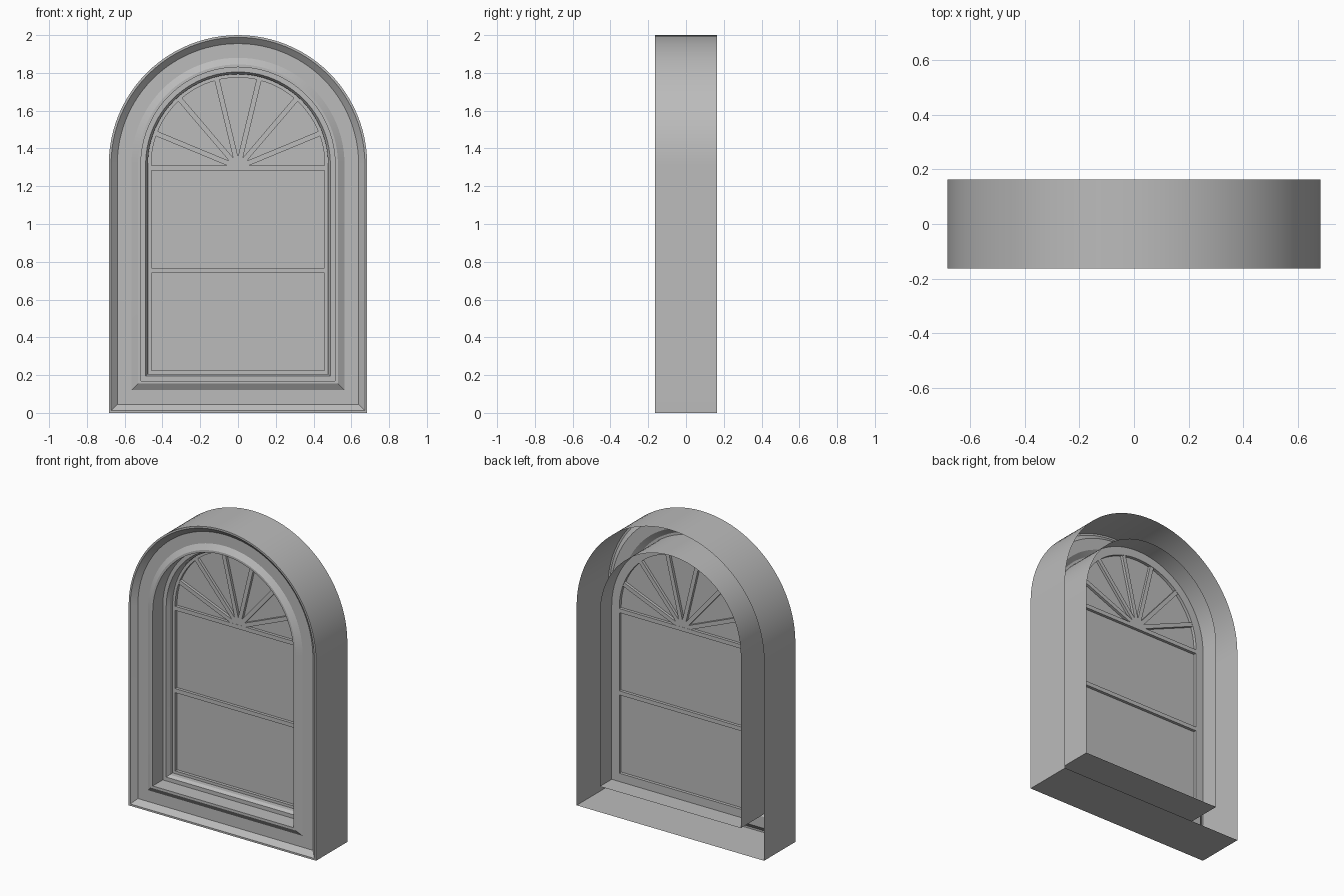
import bpy, bmesh, math
from mathutils import Matrix, Vector

cube = bpy.data.objects.get("Cube")
if cube:
    bpy.data.objects.remove(cube, do_unlink=True)

HALF = 0.684            # half width of the casing, also the arch radius
SPRING = 2 - HALF       # height where the arch starts
ARC_STEPS = 48

grey = bpy.data.materials.new("plain grey")
grey.use_nodes = True
grey.diffuse_color = (0.5, 0.5, 0.5, 1)
grey.node_tree.nodes["Principled BSDF"].inputs["Base Color"].default_value = (0.5, 0.5, 0.5, 1)


def finish(bm, name, smooth=False):
    mesh = bpy.data.meshes.new(name)
    bm.to_mesh(mesh)
    bm.free()
    mesh.materials.append(grey)
    obj = bpy.data.objects.new(name, mesh)
    bpy.context.collection.objects.link(obj)
    if smooth:
        bpy.ops.object.select_all(action="DESELECT")
        obj.select_set(True)
        bpy.context.view_layer.objects.active = obj
        bpy.ops.object.shade_smooth_by_angle(angle=math.radians(20))
    return obj


def arch_ring(bm, inset, y):
    """Arched outline, inset evenly from the outside of the casing."""
    r = HALF - inset
    pts = [(-r, inset), (r, inset)]
    for i in range(ARC_STEPS + 1):
        a = math.pi * i / ARC_STEPS
        pts.append((r * math.cos(a), SPRING + r * math.sin(a)))
    return [bm.verts.new((x, y, z)) for x, z in pts]


def arch_sweep(name, profile):
    """Sweep (inset, depth) points around the arch."""
    bm = bmesh.new()
    rings = [arch_ring(bm, d, y) for d, y in profile]
    for a, b in zip(rings, rings[1:]):
        for j in range(len(a)):
            k = (j + 1) % len(a)
            bm.faces.new((a[j], a[k], b[k], b[j]))
    return finish(bm, name, smooth=True)


def bar(name, start, angle, length, width, y0, y1):
    """Straight bar in the window plane, running from start at an angle."""
    bm = bmesh.new()
    place = (Matrix.Translation(Vector((start[0], (y0 + y1) / 2, start[1])))
             @ Matrix.Rotation(-angle, 4, "Y")
             @ Matrix.Translation((length / 2, 0, 0))
             @ Matrix.Diagonal((length, y1 - y0, width, 1)))
    bmesh.ops.create_cube(bm, size=1, matrix=place)
    return finish(bm, name)


# Hollow casing, open at the back
arch_sweep("casing", [(0, 0.163), (0, -0.163), (0.012, -0.163), (0.045, -0.132),
                      (0.12, -0.132), (0.155, -0.155), (0.17, -0.155), (0.17, 0.163)])

# Stepped sash frame inside the reveal
arch_sweep("sash_frame", [(0.17, -0.05), (0.195, -0.05), (0.207, -0.03), (0.207, 0),
                          (0.225, 0), (0.225, 0.04), (0.17, 0.04)])

# Pane behind all the bars
bm = bmesh.new()
bm.faces.new(arch_ring(bm, 0.22, 0.02))
finish(bm, "pane")

# Horizontal glazing bars
for name, z in (("upper_bar", 1.297), ("lower_bar", 0.754)):
    bar(name, (-0.465, z), 0, 0.93, 0.027, 0.001, 0.039)

# Fan of spokes in the arch
SPOKES, STEP = 6, math.radians(27)
for i in range(SPOKES):
    angle = math.pi / 2 + (i - (SPOKES - 1) / 2) * STEP
    bar(f"fan_spoke_{i + 1}", (0, 1.3), angle, 0.475, 0.027, 0.002, 0.038)
